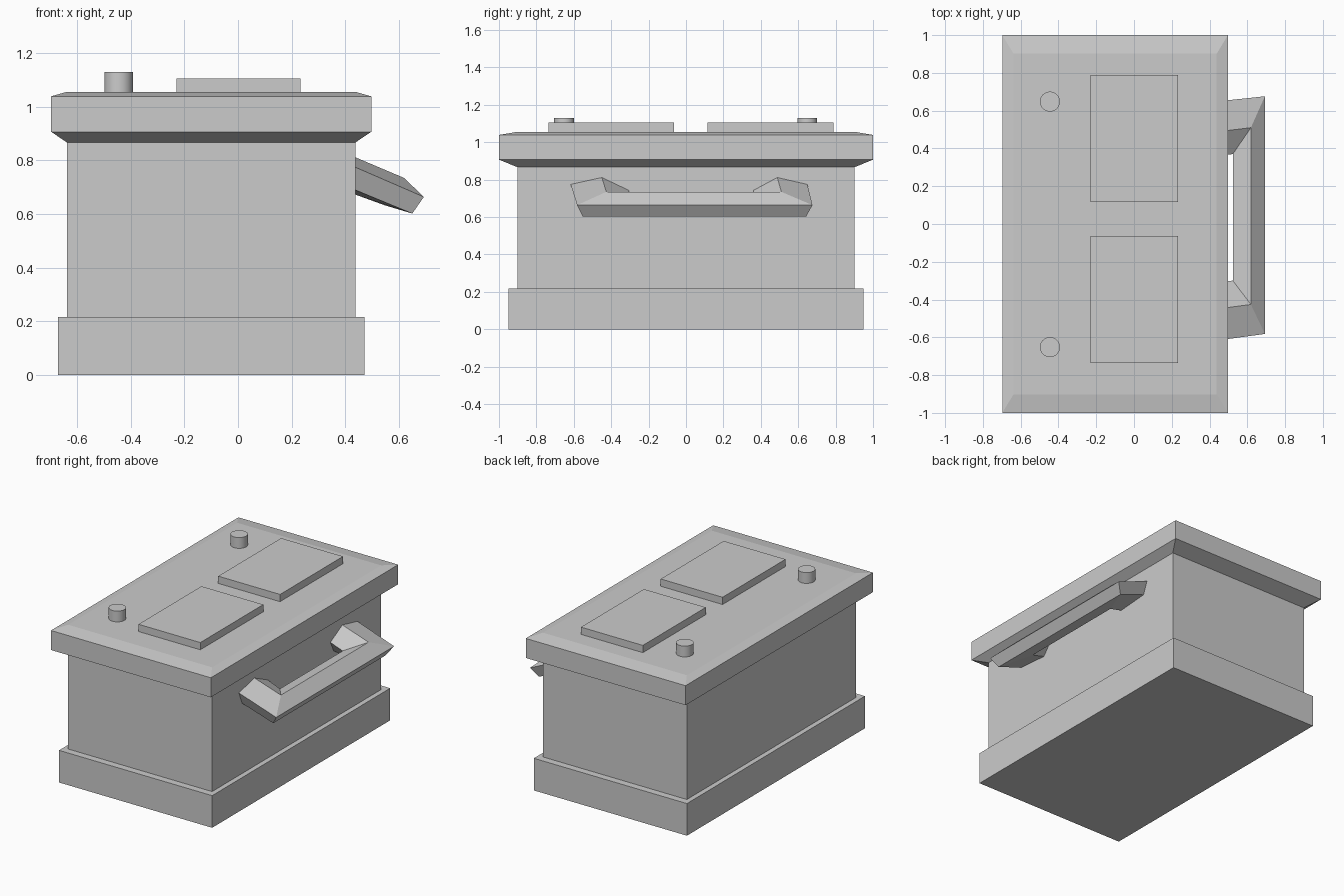
import bpy, bmesh

if "Cube" in bpy.data.objects:
    bpy.data.objects.remove(bpy.data.objects["Cube"])


def make_object(name, bm):
    bmesh.ops.recalc_face_normals(bm, faces=bm.faces[:])
    mesh = bpy.data.meshes.new(name)
    bm.to_mesh(mesh)
    bm.free()
    obj = bpy.data.objects.new(name, mesh)
    bpy.context.collection.objects.link(obj)
    return obj


def loft(name, rings):
    """Skin a series of equal-length point rings and cap both ends."""
    bm = bmesh.new()
    loops = [[bm.verts.new(p) for p in ring] for ring in rings]
    n = len(loops[0])
    for a, b in zip(loops, loops[1:]):
        for i in range(n):
            j = (i + 1) % n
            bm.faces.new((a[i], a[j], b[j], b[i]))
    bm.faces.new(loops[0])
    bm.faces.new(loops[-1])
    return make_object(name, bm)


def rect(x0, x1, y0, y1, z):
    return [(x0, y0, z), (x1, y0, z), (x1, y1, z), (x0, y1, z)]


# Case: base plinth and main body
BASE = (-0.672, 0.472, -0.95, 0.95)
BODY = (-0.638, 0.438, -0.902, 0.902)
LID = (-0.697, 0.497, -1.0, 1.0)
loft("base", [rect(*BASE, 0), rect(*BASE, 0.217)])
loft("body", [rect(*BODY, 0.20), rect(*BODY, 0.88)])

# Lid with chamfered underside and top
loft("lid", [rect(*BODY, 0.867), rect(*LID, 0.907),
             rect(*LID, 1.039), rect(*BODY, 1.056)])

# Raised cell covers
for side, y0, y1 in (("front", -0.735, -0.063), ("back", 0.116, 0.788)):
    loft("cell_cover_" + side, [rect(-0.229, 0.233, y0, y1, z) for z in (1.04, 1.105)])

# Terminal posts
for side, y in (("front", -0.652), ("back", 0.648)):
    bpy.ops.mesh.primitive_cylinder_add(vertices=32, radius=0.053, depth=0.09,
                                        location=(-0.445, y, 1.084))
    bpy.context.object.name = "terminal_" + side
    bpy.ops.object.shade_smooth_by_angle()

# Carry handle: five-sided section, mitred at both corners
# each row: near y, far y, height (where it meets the body)
root = [(-0.617, 0.649, 0.775), (-0.450, 0.488, 0.812), (-0.305, 0.360, 0.743),
        (-0.360, 0.395, 0.673), (-0.580, 0.615, 0.690)]
# each row: x, near y, far y, height (at the outer corners)
corner = [(0.693, -0.582, 0.676, 0.664), (0.619, -0.426, 0.510, 0.735),
          (0.523, -0.300, 0.370, 0.704), (0.547, -0.340, 0.420, 0.633),
          (0.650, -0.552, 0.642, 0.602)]
loft("carry_handle", [
    [(0.437, a, z) for a, b, z in root],
    [(x, a, z) for x, a, b, z in corner],
    [(x, b, z) for x, a, b, z in corner],
    [(0.437, b, z) for a, b, z in root],
])
